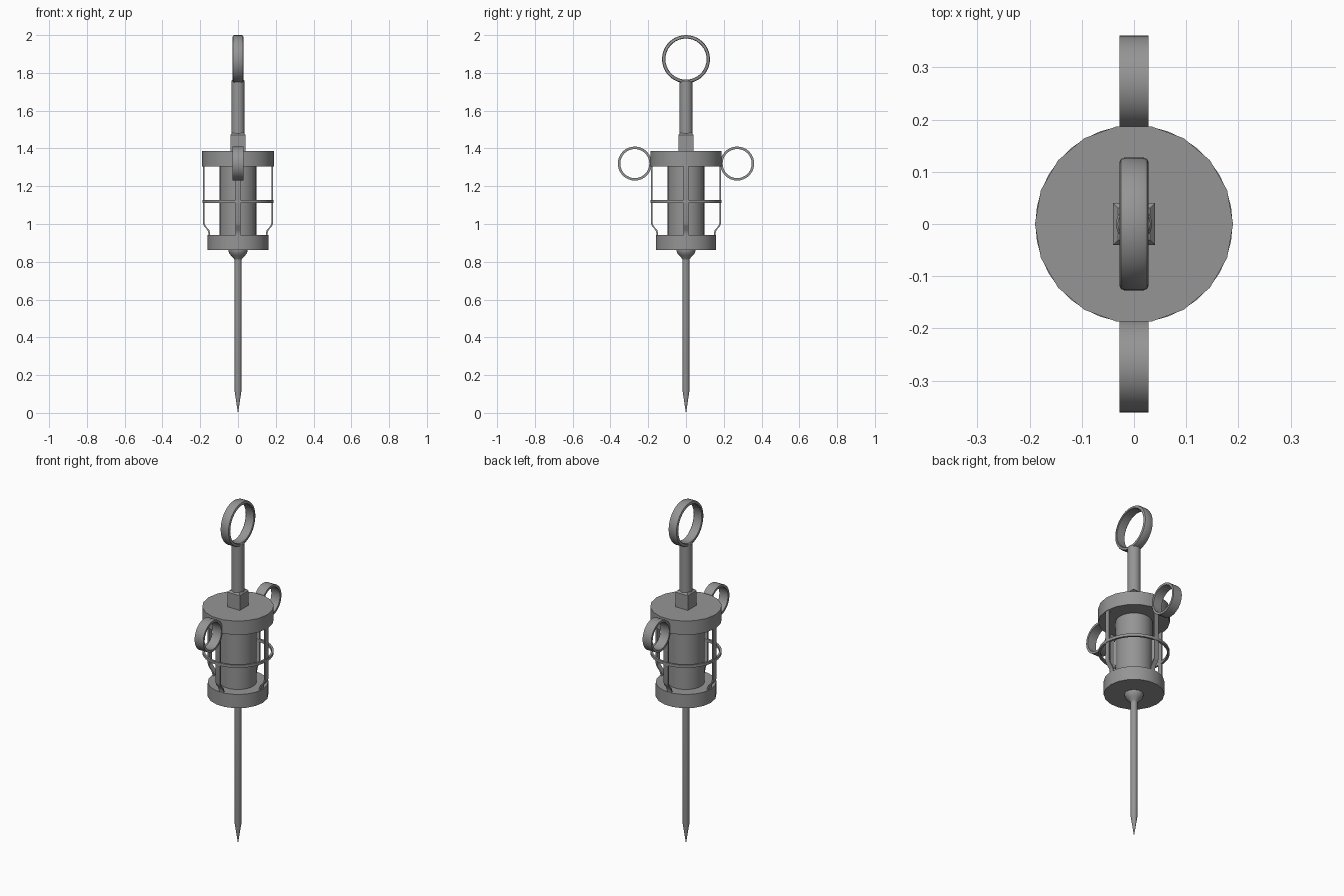
import bpy, bmesh
from math import cos, sin, pi, radians
from mathutils import Matrix

if "Cube" in bpy.data.objects:
    bpy.data.objects.remove(bpy.data.objects["Cube"])

steel = bpy.data.materials.new("dark_steel")
steel.diffuse_color = (0.3, 0.3, 0.3, 1)
steel.use_nodes = True
steel.node_tree.nodes["Principled BSDF"].inputs["Base Color"].default_value = steel.diffuse_color


def finish(name, bm):
    bmesh.ops.remove_doubles(bm, verts=bm.verts, dist=1e-5)
    bmesh.ops.recalc_face_normals(bm, faces=bm.faces)
    mesh = bpy.data.meshes.new(name)
    bm.to_mesh(mesh)
    bm.free()
    mesh.materials.append(steel)
    ob = bpy.data.objects.new(name, mesh)
    bpy.context.collection.objects.link(ob)
    bpy.ops.object.select_all(action='DESELECT')
    ob.select_set(True)
    bpy.context.view_layer.objects.active = ob
    bpy.ops.object.shade_smooth_by_angle(angle=radians(32))
    return ob


def lathe(name, profile, sides, closed=False, matrix=Matrix()):
    """Spin an (r, z) profile around z; closed profiles make hoops."""
    bm = bmesh.new()
    rings = [[bm.verts.new((r * cos(2 * pi * i / sides), r * sin(2 * pi * i / sides), z))
              for i in range(sides)] for r, z in profile]
    pairs = list(zip(rings, rings[1:]))
    if closed:
        pairs.append((rings[-1], rings[0]))
    for a, b in pairs:
        for i in range(sides):
            j = (i + 1) % sides
            bm.faces.new((a[i], a[j], b[j], b[i]))
    if not closed:
        for ring in (rings[0], rings[-1]):
            bm.faces.new(ring)
    bm.transform(matrix)
    return finish(name, bm)


def hoop(r_in, r_out, half, bevel=0.0):
    if not bevel:
        return [(r_in, -half), (r_out, -half), (r_out, half), (r_in, half)]
    b, c = bevel, bevel * 0.3
    return [(r_in, -half + c), (r_in + c, -half), (r_out - b, -half), (r_out - c, -half + c),
            (r_out, -half + b), (r_out, half - b), (r_out - c, half - c), (r_out - b, half),
            (r_in + c, half), (r_in, half - c)]


# needle with pointed tip, and its rounded hub
lathe("needle", [(0.0005, 0), (0.018, 0.115), (0.019, 0.83)], 12)
lathe("needle_hub", [(0.019, 0.812), (0.024, 0.82), (0.038, 0.834),
                     (0.047, 0.846), (0.051, 0.858), (0.051, 0.867)], 18)

# end caps and barrel
lathe("bottom_cap", [(0.161, 0.863), (0.161, 0.943)], 18)
lathe("barrel", [(0.098, 0.935), (0.098, 1.31)], 24)
lathe("top_cap", [(0.19, 1.305), (0.19, 1.386)], 18)

# cage hoop
lathe("cage_hoop", hoop(0.177, 0.189, 0.008), 36, True, Matrix.Translation((0, 0, 1.12)))

# four bent cage bars
path = [(0.186, 1.31), (0.186, 1.005), (0.181, 0.99), (0.161, 0.967), (0.156, 0.95), (0.156, 0.935)]
thick, half = 0.009, 0.014
for k in range(4):
    bm = bmesh.new()
    loops = [[bm.verts.new((x, y, z)) for x, y in
              ((r, -half), (r, half), (r - thick, half), (r - thick, -half))] for r, z in path]
    for a, b in zip(loops, loops[1:]):
        for i in range(4):
            j = (i + 1) % 4
            bm.faces.new((a[i], a[j], b[j], b[i]))
    bm.faces.new(loops[0])
    bm.faces.new(loops[-1])
    bm.transform(Matrix.Rotation(k * pi / 2, 4, 'Z'))
    finish(f"cage_bar_{k + 1}", bm)

# square collar with a chamfered top, and plunger rod
turn = Matrix.Rotation(pi / 4, 4, 'Z')
s = 2 ** 0.5
lathe("rod_collar", [(0.04 * s, 1.38), (0.04 * s, 1.472), (0.031 * s, 1.482)], 4, matrix=turn)
lathe("plunger_rod", [(0.035, 1.47), (0.035, 1.757), (0.031, 1.762)], 16)

# thumb ring and two finger rings, all facing along x
to_x = Matrix.Rotation(pi / 2, 4, 'Y')
lathe("thumb_ring", hoop(0.109, 0.127, 0.028, 0.009), 36, True,
      Matrix.Translation((0, 0, 1.873)) @ to_x)
for side, y in (("front", -0.271), ("back", 0.271)):
    lathe(f"finger_ring_{side}", hoop(0.077, 0.09, 0.028), 32, True,
          Matrix.Translation((0, y, 1.32)) @ to_x)
